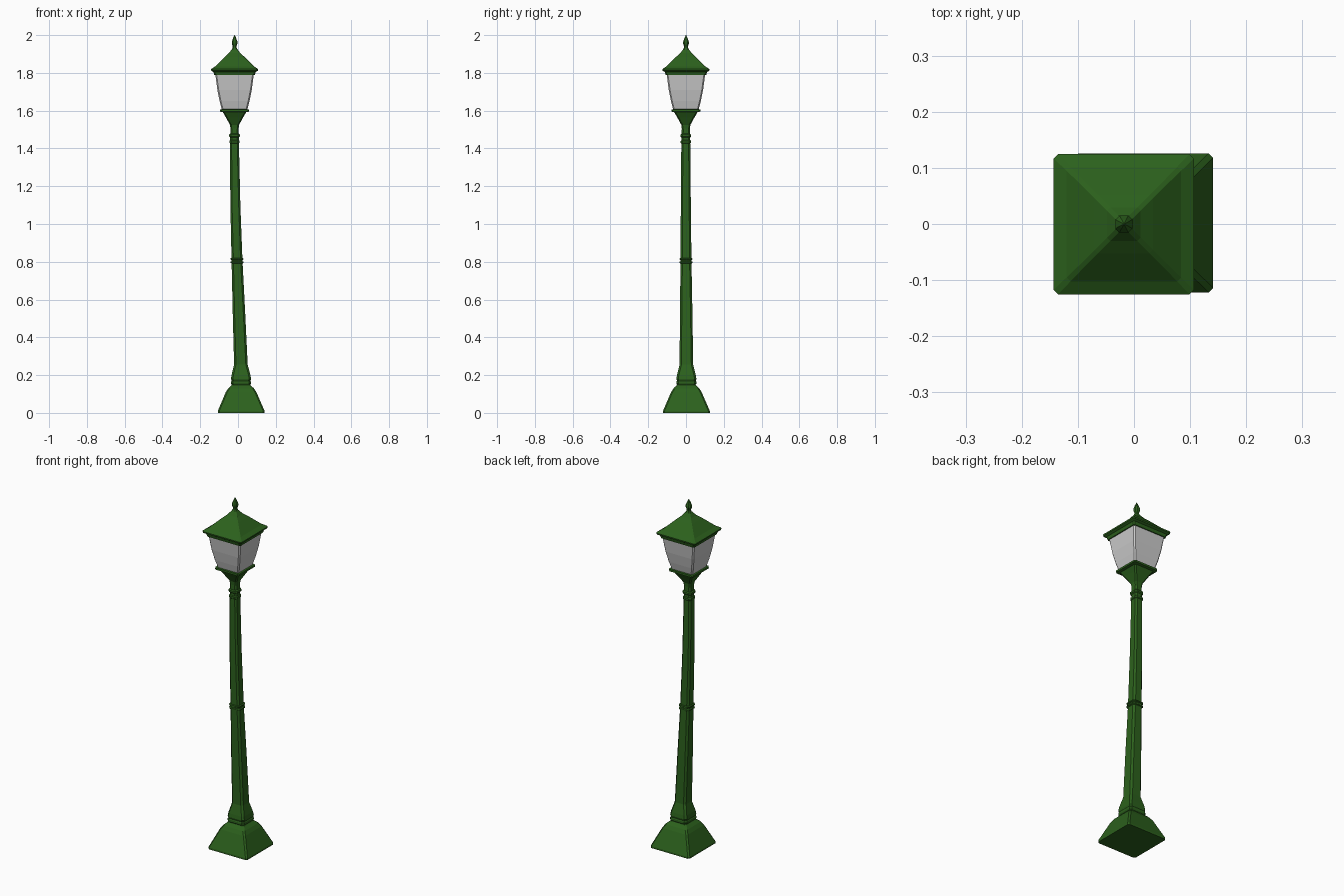
import bpy, bmesh

green = bpy.data.materials.new("green_paint")
green.diffuse_color = (0.025, 0.12, 0.012, 1)

# Slightly crooked axis: height, x, y
AXIS = [(0, 0.017, 0.002), (0.25, 0.0155, 0.002), (0.8, -0.005, 0.0),
        (1.1, -0.014, -0.001), (1.4, -0.0185, -0.001), (2.0, -0.018, 0.0)]


def centre(z):
    for (z0, x0, y0), (z1, x1, y1) in zip(AXIS, AXIS[1:]):
        if z <= z1:
            t = (z - z0) / (z1 - z0)
            return x0 + (x1 - x0) * t, y0 + (y1 - y0) * t
    return AXIS[-1][1:]


def loft(name, profile, mat=None):
    """Stack chamfered square rings given as (z, half width, chamfer)."""
    bm = bmesh.new()
    rings = []
    for z, h, c in profile:
        cx, cy = centre(z)
        i = h - c
        pts = [(h, -i), (h, i), (i, h), (-i, h), (-h, i), (-h, -i), (-i, -h), (i, -h)]
        rings.append([bm.verts.new((cx + x, cy + y, z)) for x, y in pts])
    for a, b in zip(rings, rings[1:]):
        for k in range(8):
            n = (k + 1) % 8
            bm.faces.new((a[k], a[n], b[n], b[k]))
    bm.faces.new(rings[0][::-1])
    bm.faces.new(rings[-1])
    me = bpy.data.meshes.new(name)
    bm.to_mesh(me)
    bm.free()
    ob = bpy.data.objects.new(name, me)
    bpy.context.collection.objects.link(ob)
    if mat:
        me.materials.append(mat)
    return ob


# Flared foot with rounded shoulder
loft("base", [(0, 0.124, 0.008), (0.01, 0.124, 0.008), (0.11, 0.081, 0.008),
              (0.13, 0.068, 0.008), (0.145, 0.052, 0.008), (0.155, 0.045, 0.008)], green)

# Tapered shaft with its lower collar
loft("post", [(0.145, 0.047, 0.01), (0.155, 0.053, 0.01), (0.165, 0.053, 0.01),
              (0.17, 0.050, 0.01), (0.18, 0.053, 0.01), (0.20, 0.050, 0.01),
              (0.255, 0.036, 0.01), (0.53, 0.033, 0.01), (0.8, 0.029, 0.01),
              (1.1, 0.0265, 0.009), (1.4, 0.024, 0.009), (1.53, 0.021, 0.008)], green)

# Collar bands on the shaft
for name, z, h, half in [("middle_band_lower", 0.797, 0.012, 0.034),
                         ("middle_band_upper", 0.815, 0.012, 0.034),
                         ("top_band_lower", 1.435, 0.02, 0.027),
                         ("top_band_upper", 1.468, 0.02, 0.028)]:
    loft(name, [(z - h / 2, half - 0.005, 0.008), (z - h / 4, half, 0.01),
                (z + h / 4, half, 0.01), (z + h / 2, half - 0.005, 0.008)], green)

# Cup holding the lantern
loft("lantern_cup", [(1.50, 0.021, 0.007), (1.525, 0.024, 0.007), (1.565, 0.046, 0.007),
                     (1.592, 0.062, 0.007), (1.595, 0.077, 0.007), (1.606, 0.077, 0.007),
                     (1.608, 0.066, 0.007)], green)

# Glass body, slightly bowed
loft("lantern_glass", [(1.604, 0.067, 0.007), (1.65, 0.079, 0.007),
                       (1.71, 0.091, 0.007), (1.80, 0.103, 0.007)])

# Concave roof with eaves
loft("roof", [(1.788, 0.107, 0.007), (1.805, 0.112, 0.007), (1.812, 0.124, 0.008),
              (1.82, 0.125, 0.008), (1.835, 0.102, 0.007), (1.86, 0.077, 0.006),
              (1.885, 0.052, 0.006), (1.905, 0.030, 0.006), (1.925, 0.015, 0.006),
              (1.935, 0.010, 0.005)], green)

# Spiked finial
loft("finial", [(1.925, 0.012, 0.005), (1.94, 0.010, 0.005), (1.955, 0.015, 0.007),
                (1.965, 0.015, 0.007), (1.985, 0.008, 0.004), (2.0, 0.001, 0.0005)], green)
